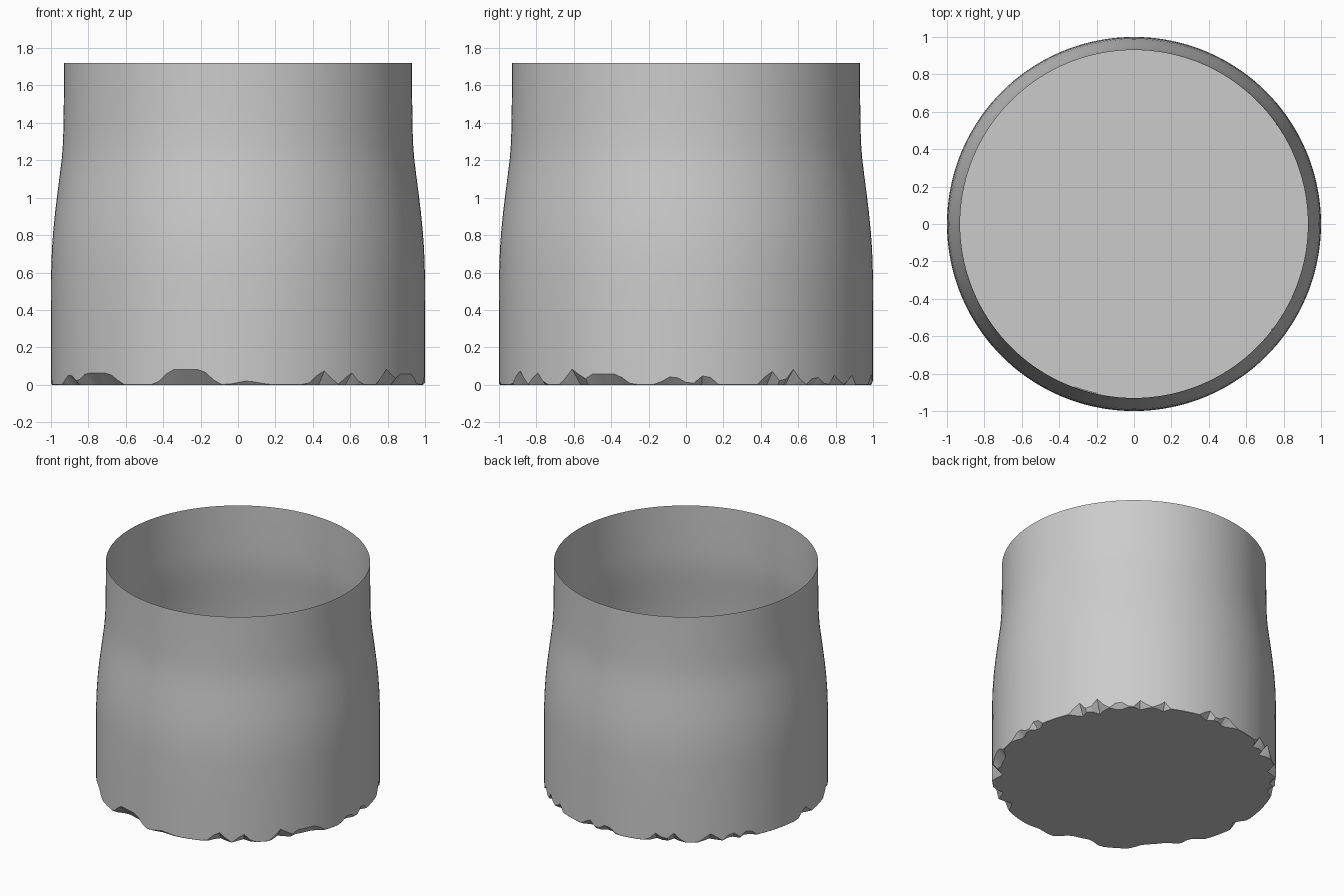
import bpy, bmesh, math

cube = bpy.data.objects.get("Cube")
if cube:
    bpy.data.objects.remove(cube, do_unlink=True)

GREY = (0.6, 0.6, 0.6, 1.0)
mat = bpy.data.materials.new("plain grey")
mat.use_nodes = True
mat.diffuse_color = GREY
mat.node_tree.nodes["Principled BSDF"].inputs["Base Color"].default_value = GREY

SEGMENTS = 144
# Wall profile (radius, height) above the broken edge
WALL = [(1.0, 0.12), (1.0, 0.35), (0.999, 0.6), (0.995, 0.72), (0.988, 0.82),
        (0.978, 0.92), (0.966, 1.02), (0.953, 1.12), (0.942, 1.21),
        (0.936, 1.29), (0.933, 1.38), (0.931, 1.55), (0.93, 1.72)]
# Chips in the lower edge: (angle, half width, height)
CHIPS = [(27, 4, .08), (35, 4, .08), (44, 4, .05), (53, 3, .06), (62, 3, .06),
         (82, 4, .06), (91, 5, .06), (113, 4, .07), (120, 4, .07),
         (135, 5, .06), (144, 4, .06), (151, 4, .06), (182, 5, .07),
         (206, 6, .06), (221, 11, .06), (254, 10, .08), (273, 6, .02),
         (297, 5, .08), (307, 4, .07), (323, 5, .09), (334, 9, .055),
         (356, 5, .05), (6, 4, .06)]


def chip_height(angle):
    best = 0.0
    for centre, half, height in CHIPS:
        gap = abs((angle - centre + 180) % 360 - 180)
        slope = 2.0 if half > 7 else 1.0
        best = max(best, height * min(1.0, slope * (1 - gap / half)))
    return best


def ring(bm, radius, height):
    """Ring of vertices; radius and height are functions of the angle."""
    verts = []
    for i in range(SEGMENTS):
        deg = 360 * i / SEGMENTS
        a, r = math.radians(deg), radius(deg)
        verts.append(bm.verts.new((r * math.cos(a), r * math.sin(a), height(deg))))
    return verts


def bridge(bm, low, high):
    for i in range(SEGMENTS):
        j = (i + 1) % SEGMENTS
        bm.faces.new((low[i], low[j], high[j], high[i]))


bm = bmesh.new()
# Closed base with a ragged outline, then the chip facets
base = ring(bm, lambda d: 0.998 - 0.9 * chip_height(d), lambda d: 0.0)
bm.faces.new(base[::-1])
lip = ring(bm, lambda d: 1.0, lambda d: 0.002 + chip_height(d))
bridge(bm, base, lip)

# Thin wall narrowing to the open top
previous = lip
for r, z in WALL:
    current = ring(bm, lambda d: r, lambda d: z)
    bridge(bm, previous, current)
    previous = current

mesh = bpy.data.meshes.new("open_cup")
bm.to_mesh(mesh)
bm.free()
mesh.materials.append(mat)
cup = bpy.data.objects.new("open_cup", mesh)
bpy.context.collection.objects.link(cup)
bpy.context.view_layer.objects.active = cup
cup.select_set(True)
bpy.ops.object.shade_smooth_by_angle(angle=math.radians(25))
